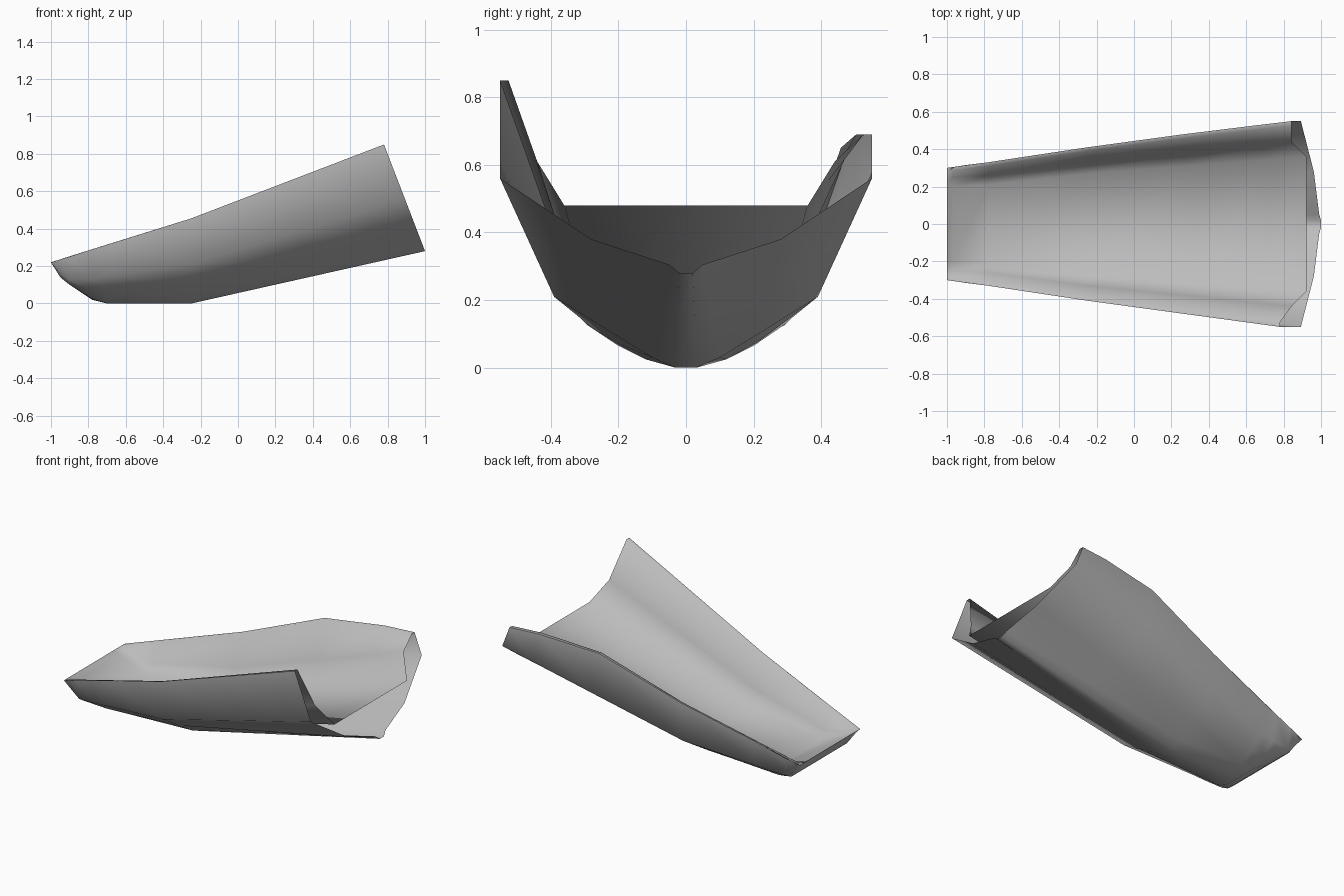
import bpy, bmesh
from math import radians

if "Cube" in bpy.data.objects:
    bpy.data.objects.remove(bpy.data.objects["Cube"])

# mid grey shared by both parts
grey = bpy.data.materials.new("mid_grey")
grey.diffuse_color = (0.5, 0.5, 0.5, 1)
grey.use_nodes = True
grey.node_tree.nodes["Principled BSDF"].inputs["Base Color"].default_value = grey.diffuse_color


def end_x(z):
    # slanted open end plane
    return 1.0 - (z - 0.28) * 0.385


def station(x, pts):
    return [(end_x(z) if x is None else x, y, z) for y, z in pts]


def blend(a, b, t):
    return [tuple(p + (q - p) * t for p, q in zip(u, v)) for u, v in zip(a, b)]


def lower_rim(p):
    # the far (+y) rim is cut lower near the open end
    x, y, z = p
    if z > 0.69:
        x, z = x + (z - 0.69) * 0.385, 0.69
    return (x, y, z)


def loft(name, stations, flip=False):
    # subdivide the long run towards the open end
    a, b = stations[-2:]
    stations = stations[:-1] + [blend(a, b, 0.5), blend(a, b, 0.84), b]
    bm = bmesh.new()
    rows = []
    for s in stations:
        left = [bm.verts.new((x, -y, z)) for x, y, z in reversed(s)]
        right = [bm.verts.new(lower_rim(p)) for p in s]
        rows.append(left + right)
    for r0, r1 in zip(rows, rows[1:]):
        for i in range(len(r0) - 1):
            bm.faces.new((r0[i], r0[i + 1], r1[i + 1], r1[i]))
    bmesh.ops.remove_doubles(bm, verts=bm.verts, dist=0.0005)
    if flip:
        bmesh.ops.reverse_faces(bm, faces=bm.faces)
    mesh = bpy.data.meshes.new(name)
    bm.to_mesh(mesh)
    bm.free()
    mesh.materials.append(grey)
    ob = bpy.data.objects.new(name, mesh)
    bpy.context.collection.objects.link(ob)
    bpy.ops.object.select_all(action='DESELECT')
    ob.select_set(True)
    bpy.context.view_layer.objects.active = ob
    bpy.ops.object.shade_smooth_by_angle(angle=radians(75))
    return ob


# outer shell: half sections from keel to rim
outer = [
    station(-1.00, [(.03, .22), (.12, .22), (.24, .22), (.285, .22), (.30, .22)]),
    station(-0.95, [(.03, .14), (.12, .14), (.24, .14), (.285, .16), (.307, .236)]),
    station(-0.90, [(.03, .10), (.12, .10), (.24, .10), (.29, .125), (.315, .25)]),
    station(-0.78, [(.03, .02), (.12, .025), (.20, .065), (.295, .13), (.33, .29)]),
    station(-0.70, [(.03, .00), (.12, .025), (.21, .075), (.31, .145), (.34, .315)]),
    station(-0.25, [(.03, .00), (.10, .03), (.23, .11), (.39, .21), (.41, .455)]),
    station(None, [(.02, .28), (.05, .305), (.28, .38), (.55, .56), (.55, .85)]),
]
loft("outer_shell", outer, flip=True)

# inner liner: half sections from floor edge up the wall, over the thin rim
inner = [
    station(-1.00, [(.20, .22), (.25, .22), (.285, .22), (.30, .22)]),
    station(-0.97, [(.20, .20), (.25, .205), (.285, .228), (.304, .23)]),
    station(-0.78, [(.21, .12), (.26, .17), (.31, .285), (.33, .29)]),
    station(-0.25, [(.27, .16), (.33, .26), (.39, .45), (.41, .455)]),
    station(None, [(.36, .48), (.44, .61), (.525, .85), (.55, .85)]),
]
# the wall edge is set back a little from the open end
x, y, z = inner[-1][1]
inner[-1][1] = (x - 0.03, y, z)
loft("inner_liner", inner)
